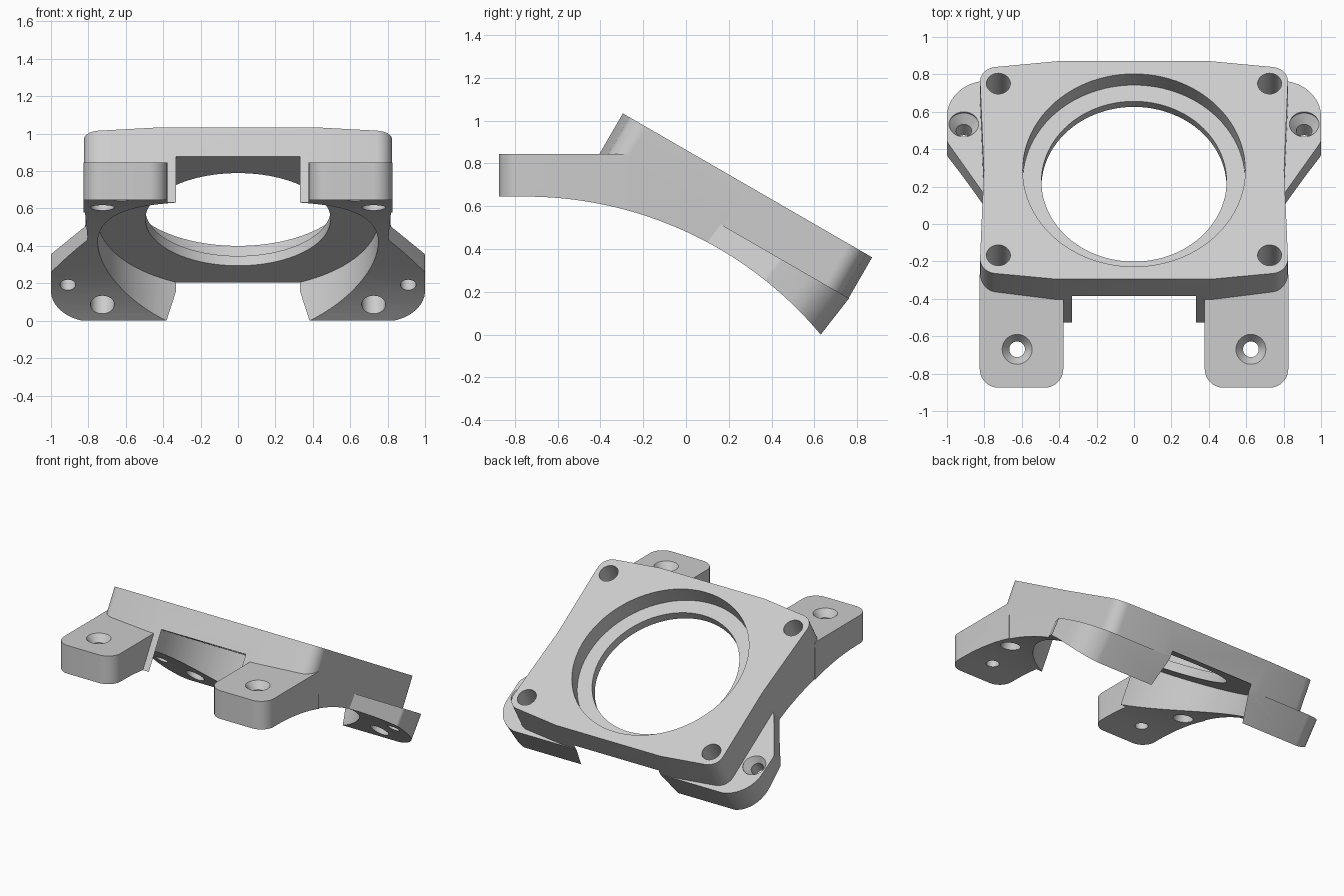
import bpy, bmesh
from math import sin, cos, pi, radians, sqrt
from mathutils import Vector

cube = bpy.data.objects.get("Cube")
if cube:
    bpy.data.objects.remove(cube, do_unlink=True)

grey = bpy.data.materials.new("matte grey")
grey.use_nodes = True
grey.diffuse_color = (0.604, 0.604, 0.604, 1)
grey.node_tree.nodes["Principled BSDF"].inputs["Base Color"].default_value = (0.604, 0.604, 0.604, 1)

# Tilted frame of the ring plate: u runs down its slope, n is its normal
S, C = sin(radians(30)), cos(radians(30))
NORMAL = Vector((0, S, C))
EAR_AXIS = Vector((0, 0.61, 0.79))
THICK = 0.22


def tilted(x, u, n=0.0):
    return Vector((x, 0.2875 + u * C + n * S, 0.6975 - u * S + n * C))


def loft(name, loops):
    """Closed solid through matching loops of points."""
    bm = bmesh.new()
    rings = [[bm.verts.new(p) for p in loop] for loop in loops]
    count = len(rings[0])
    for a, b in zip(rings, rings[1:]):
        for i in range(count):
            j = (i + 1) % count
            bm.faces.new((a[i], a[j], b[j], b[i]))
    bm.faces.new(rings[0][::-1])
    bm.faces.new(rings[-1])
    bmesh.ops.recalc_face_normals(bm, faces=bm.faces[:])
    mesh = bpy.data.meshes.new(name)
    bm.to_mesh(mesh)
    bm.free()
    mesh.materials.append(grey)
    obj = bpy.data.objects.new(name, mesh)
    bpy.context.collection.objects.link(obj)
    return obj


def rounded(corners, steps=10):
    """Outline from (x, y, radius) corners, each filleted by its radius."""
    out = []
    for i, (x, y, r) in enumerate(corners):
        p = Vector((x, y))
        if r == 0:
            out.append(p)
            continue
        a = (Vector(corners[i - 1][:2]) - p).normalized()
        b = (Vector(corners[(i + 1) % len(corners)][:2]) - p).normalized()
        half = a.angle(b) / 2
        centre = p + (a + b).normalized() * (r / sin(half))
        reach = r * cos(half) / sin(half)
        start = (p + a * reach - centre).normalized()
        end = (p + b * reach - centre).normalized()
        out += [centre + start.slerp(end, k / steps) * r for k in range(steps + 1)]
    return out


def lathe(name, origin, axis, profile, sides=48):
    """Round solid from (radius, height) pairs along an axis."""
    side = Vector((1, 0, 0))
    other = axis.cross(side)
    return loft(name, [[origin + axis * h + (side * cos(2 * pi * k / sides) + other * sin(2 * pi * k / sides)) * r
                        for k in range(sides)] for r, h in profile])


def combine(target, tool, operation):
    tool.hide_render = True
    mod = target.modifiers.new(tool.name, 'BOOLEAN')
    mod.operation = operation
    mod.solver = 'EXACT'
    mod.object = tool
    bpy.context.view_layer.objects.active = target
    bpy.ops.object.modifier_apply(modifier=mod.name)
    bpy.data.objects.remove(tool, do_unlink=True)


# Ring plate body, with slightly waisted sides and chamfered ends
right = [(0.41, 0.673, 0), (0.826, 0.628, 0.09), (0.803, 0.0, 0),
         (0.826, -0.628, 0.09), (0.41, -0.673, 0)]
outline = rounded(right + [(-x, y, r) for x, y, r in reversed(right)])
bracket = loft("fan_bracket", [[tilted(p.x, p.y, n) for p in outline] for n in (-0.8, 0)])

for s in (1, -1):
    # Front feet
    foot = rounded([(0.378, -0.875, 0.1), (0.825, -0.875, 0.1), (0.825, -0.27, 0), (0.378, -0.27, 0)])
    combine(bracket, loft("front_foot", [[Vector((s * p.x, p.y, z)) for p in foot] for z in (0.3, 0.845)]), 'UNION')
    # Rear ears
    ear = rounded([(0.4, -0.055, 0), (0.78, -0.055, 0), (1.0, 0.303, 0.05), (1.0, 0.68, 0.22), (0.35, 0.68, 0)])
    top = [tilted(s * p.x, p.y, -THICK) for p in ear]
    combine(bracket, loft("rear_ear", [[p - EAR_AXIS * 0.6 for p in top], top]), 'UNION')

# Curved underside and slanted rear face, as one side profile
y0, z0, y1 = -0.75, 0.645, 0.63
radius = ((y1 - y0) ** 2 + z0 ** 2) / (2 * z0)
side = [(-1.3, z0)]
for k in range(41):
    y = y0 + (y1 - y0) * k / 40
    side.append((y, z0 - radius + sqrt(radius ** 2 - (y - y0) ** 2)))
corner = tilted(0, 0.675, -THICK)
side += [(corner.y, corner.z), (1.4, 0.1), (1.4, -1.0), (-1.3, -1.0)]
combine(bracket, loft("underside_cutter", [[Vector((x, y, z)) for y, z in side] for x in (-1.5, 1.5)]), 'DIFFERENCE')

# Wide bore below, through hole and top recess
for name, profile in (("lower_bore", [(0.75, -1.2), (0.75, -0.18)]),
                      ("air_hole", [(0.495, -0.5), (0.495, 0.2)]),
                      ("top_recess", [(0.595, -0.12), (0.595, 0.2)])):
    combine(bracket, lathe(name, tilted(0, 0), NORMAL, profile, 96), 'DIFFERENCE')

# Corner holes, and countersunk holes in feet and ears
screw = [(0.042, -0.6), (0.042, -0.05), (0.08, 0), (0.08, 0.1)]
for s in (1, -1):
    for u in (0.535, -0.525):
        combine(bracket, lathe("corner_hole", tilted(s * 0.725, u), NORMAL, [(0.064, -0.9), (0.064, 0.2)], 32), 'DIFFERENCE')
    combine(bracket, lathe("foot_hole", Vector((s * 0.625, -0.67, 0.845)), Vector((0, 0, 1)), screw, 32), 'DIFFERENCE')
    combine(bracket, lathe("ear_hole", tilted(s * 0.91, 0.407, -THICK), EAR_AXIS, screw, 32), 'DIFFERENCE')

bpy.ops.object.select_all(action='DESELECT')
bracket.select_set(True)
bpy.context.view_layer.objects.active = bracket
bpy.ops.object.shade_smooth_by_angle(angle=radians(25))
